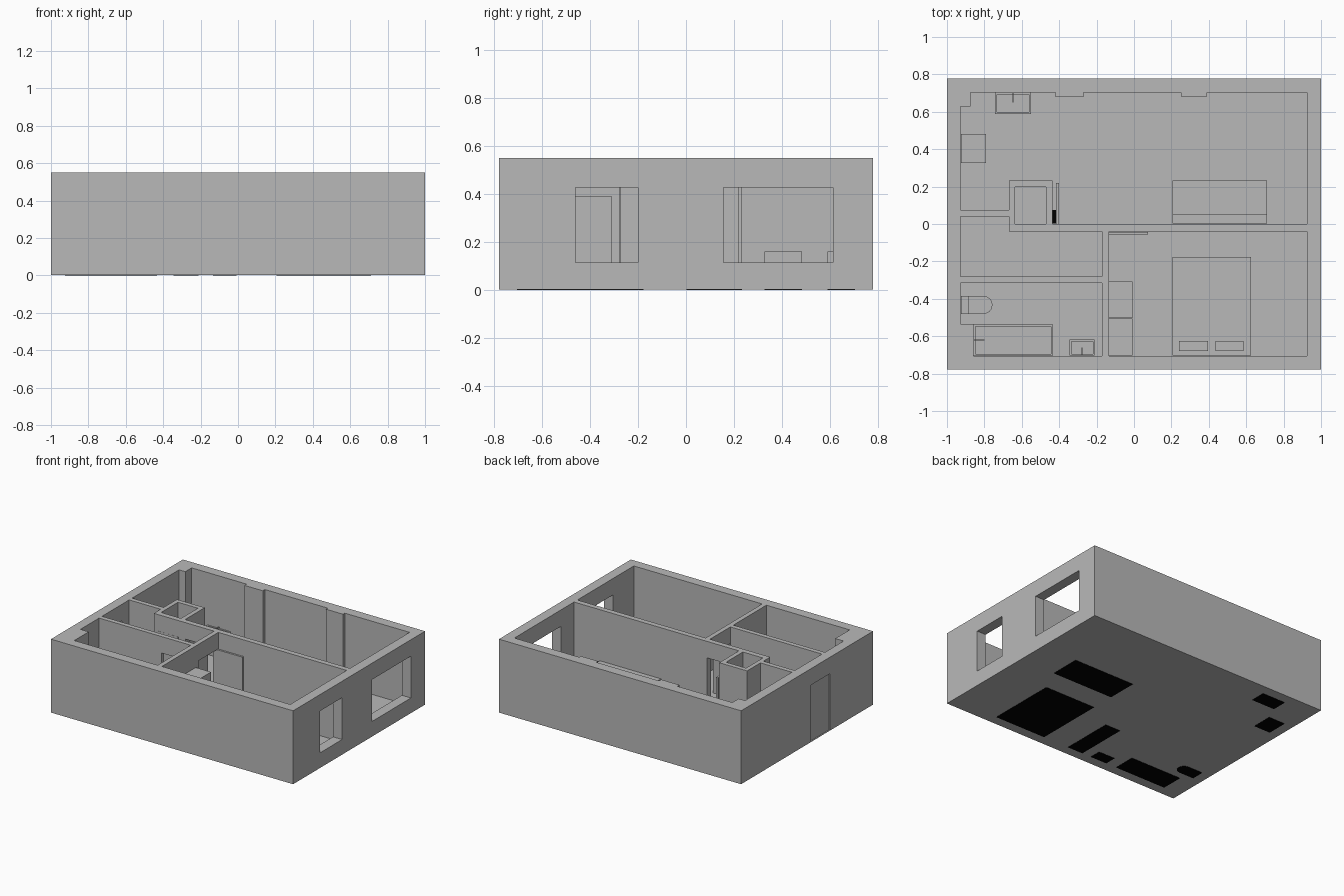
import bpy, bmesh, math


def material(name, value):
    m = bpy.data.materials.new(name)
    m.diffuse_color = (value, value, value, 1)
    return m


GREY = material("plain_grey", 0.485)
BLACK = material("black", 0.0)


def prism(name, pts, z0, z1, mat=GREY):
    """Upright prism from a floor outline."""
    bm = bmesh.new()
    f = bm.faces.new([bm.verts.new((x, y, z0)) for x, y in pts])
    r = bmesh.ops.extrude_face_region(bm, geom=[f])
    for v in r["geom"]:
        if isinstance(v, bmesh.types.BMVert):
            v.co.z = z1
    bmesh.ops.recalc_face_normals(bm, faces=bm.faces[:])
    me = bpy.data.meshes.new(name)
    bm.to_mesh(me)
    bm.free()
    me.materials.append(mat)
    ob = bpy.data.objects.new(name, me)
    bpy.context.collection.objects.link(ob)
    return ob


def box(name, x0, x1, y0, y1, z0, z1, mat=GREY):
    return prism(name, [(x0, y0), (x1, y0), (x1, y1), (x0, y1)], z0, z1, mat)


def cut(ob, cutter):
    """Subtract the cutter, then remove it."""
    cutter.hide_render = True
    m = ob.modifiers.new("cut", 'BOOLEAN')
    m.operation, m.solver, m.object = 'DIFFERENCE', 'EXACT', cutter
    bpy.context.view_layer.objects.active = ob
    bpy.ops.object.modifier_apply(modifier=m.name)
    bpy.data.objects.remove(cutter)


BASE, FLOOR, TOP, DOOR = 0.002, 0.004, 0.55, 0.427
shell = box("walls_and_floor", -1, 1, -0.778, 0.778, BASE, TOP)

# Rooms, open at the top
rooms = {
    "living_room": [(-0.927, 0.075), (-0.667, 0.075), (-0.667, 0.232), (-0.437, 0.232),
                    (-0.437, 0), (0.925, 0), (0.925, 0.703), (0.39, 0.703),
                    (0.39, 0.682), (0.25, 0.682), (0.25, 0.703), (-0.27, 0.703),
                    (-0.27, 0.678), (-0.42, 0.678), (-0.42, 0.703), (-0.875, 0.703),
                    (-0.875, 0.628), (-0.927, 0.628)],
    "shaft": [(-0.635, 0), (-0.47, 0), (-0.47, 0.198), (-0.635, 0.198)],
    "hall": [(-0.927, -0.28), (-0.17, -0.28), (-0.17, -0.04), (-0.667, -0.04),
             (-0.667, 0.04), (-0.927, 0.04)],
    "bathroom": [(-0.858, -0.705), (-0.17, -0.705), (-0.17, -0.315), (-0.927, -0.315),
                 (-0.927, -0.535), (-0.858, -0.535)],
    "bedroom": [(-0.135, -0.705), (0.925, -0.705), (0.925, -0.04), (-0.135, -0.04)],
}
for name, pts in rooms.items():
    cut(shell, prism(name, pts, FLOOR, TOP + 0.1))

# Windows and doorways
for x0, x1, y0, y1, z0 in [
        (0.9, 1.1, -0.46, -0.2, 0.115),        # bedroom window
        (0.9, 1.1, 0.155, 0.612, 0.115),       # living room window
        (-1.1, -0.91, -0.27, -0.045, FLOOR),   # entrance
        (-0.405, -0.175, -0.05, 0.01, FLOOR),  # hall to living room
        (-0.18, -0.125, -0.275, -0.055, FLOOR),  # hall to bedroom
        (-0.41, -0.18, -0.325, -0.27, FLOOR)]:   # hall to bathroom
    cut(shell, box("opening", x0, x1, y0, y1, z0, DOOR))

# Door leaves
box("entrance_door", -0.99, -0.975, -0.27, -0.045, 0.003, DOOR)
box("living_room_door", -0.417, -0.402, 0, 0.22, 0.003, DOOR)
box("bedroom_door", -0.135, 0.075, -0.056, -0.042, 0.003, DOOR)
box("bathroom_door", -0.41, -0.18, -0.295, -0.281, 0.003, DOOR)
box("shaft_door", -0.63, -0.465, -0.041, -0.036, 0.003, DOOR)

# Dark strip on the floor behind the living room door
box("floor_strip", -0.436, -0.418, 0.002, 0.075, 0.003, 0.008, BLACK)


def underside(x0, x1, y0, y1):
    """Black footprint below a piece of furniture."""
    box("black_underside", x0, x1, y0, y1, 0, 0.003, BLACK)


def basin(name, x0, x1, y0, y1, h, depth, rim=0.01):
    """Block with a hollow in its top."""
    ob = box(name, x0, x1, y0, y1, 0.003, h)
    cut(ob, box("hollow", x0 + rim, x1 - rim, y0 + rim, y1 - rim, h - depth, h + 0.1))
    underside(x0, x1, y0, y1)


# Kitchen
box("cooker", -0.926, -0.79, 0.326, 0.482, 0.003, 0.16)
underside(-0.926, -0.79, 0.326, 0.482)
basin("kitchen_sink", -0.743, -0.552, 0.588, 0.702, 0.16, 0.05)
box("kitchen_tap", -0.65, -0.645, 0.65, 0.7, 0.165, 0.172)

# Sofa
box("sofa_seat", 0.205, 0.71, 0.052, 0.232, 0.003, 0.085)
box("sofa_back", 0.205, 0.71, 0.002, 0.052, 0.003, 0.17)
underside(0.205, 0.71, 0.002, 0.232)

# Bed with two pillows
box("bed", 0.205, 0.626, -0.703, -0.177, 0.003, 0.095)
underside(0.205, 0.626, -0.703, -0.177)
for x0, x1 in [(0.24, 0.395), (0.435, 0.585)]:
    box("pillow", x0, x1, -0.68, -0.625, 0.095, 0.112)

# Wardrobe: two bodies with thin doors
for y0, y1 in [(-0.704, -0.505), (-0.503, -0.307)]:
    box("wardrobe_body", -0.134, -0.018, y0, y1, 0.003, 0.39)
    box("wardrobe_door", -0.018, -0.008, y0, y1, 0.003, 0.39)
underside(-0.134, -0.008, -0.704, -0.307)

# Bathroom
basin("bathtub", -0.857, -0.433, -0.704, -0.538, 0.13, 0.1)
box("bath_tap", -0.855, -0.8, -0.623, -0.617, 0.135, 0.142)
basin("washbasin", -0.345, -0.21, -0.704, -0.617, 0.17, 0.04)
box("washbasin_tap", -0.28, -0.275, -0.70, -0.66, 0.175, 0.182)
bowl = [(-0.885, -0.481)] + [
    (-0.805 + 0.048 * math.cos(a), -0.433 + 0.048 * math.sin(a))
    for a in [math.pi * (i / 12 - 0.5) for i in range(13)]] + [(-0.885, -0.385)]
prism("toilet_bowl", bowl, 0.003, 0.085)
prism("toilet_underside", bowl, 0, 0.003, BLACK)
box("toilet_tank", -0.926, -0.885, -0.481, -0.385, 0.003, 0.16)
underside(-0.926, -0.885, -0.481, -0.385)
